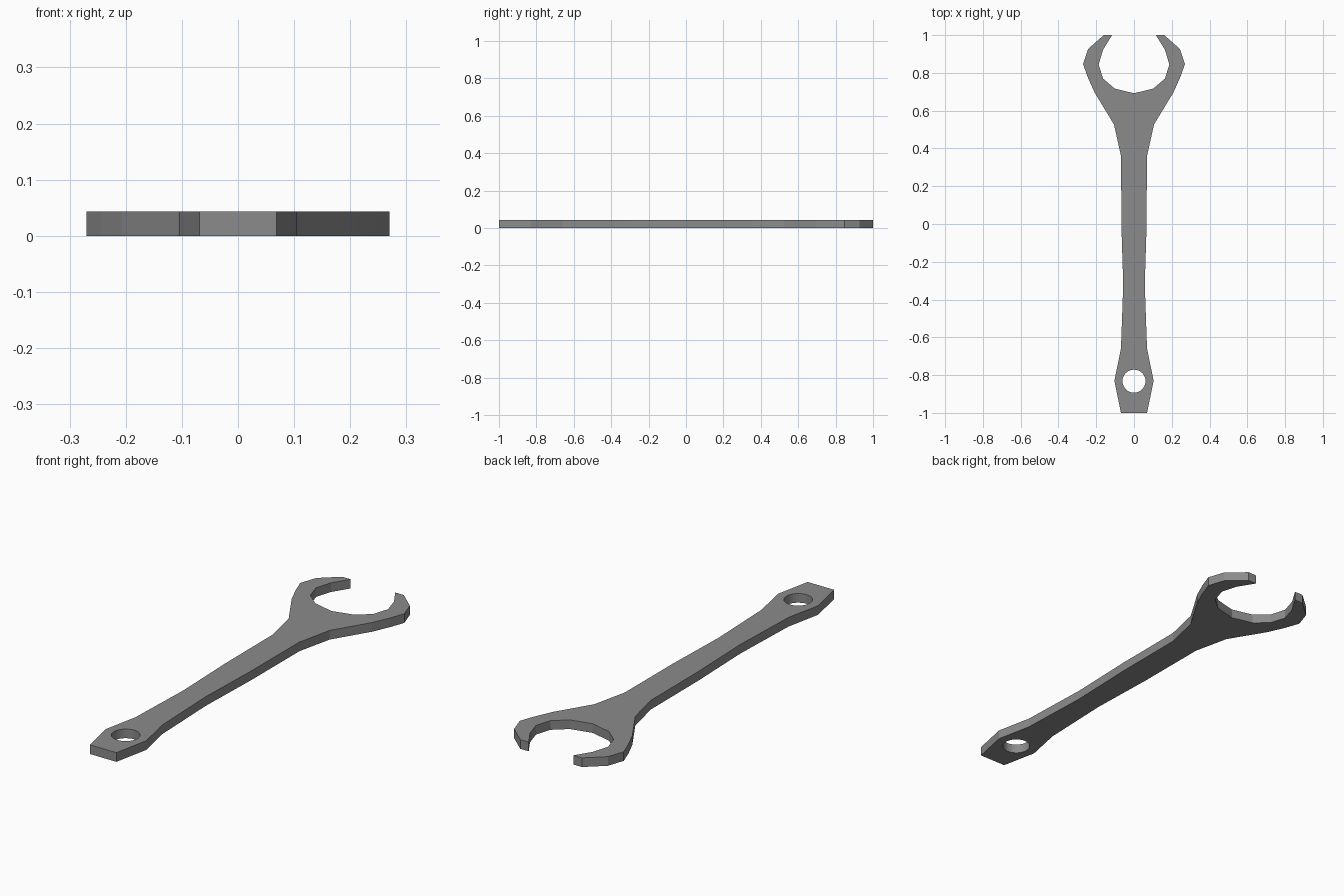
import bpy, bmesh, math

if "Cube" in bpy.data.objects:
    bpy.data.objects.remove(bpy.data.objects["Cube"])

THICK = 0.043

# Right half of the outline, from the handle end up round the jaw to its throat
half = [(0.069, -1.0), (0.104, -0.83), (0.069, -0.66), (0.057, -0.32),
        (0.067, 0.0), (0.068, 0.357), (0.106, 0.527), (0.208, 0.695),
        (0.244, 0.775), (0.27, 0.847), (0.243, 0.927), (0.16, 1.0),
        (0.116, 1.0), (0.164, 0.922), (0.187, 0.845), (0.164, 0.77),
        (0.102, 0.717), (0.0, 0.692)]
outline = half + [(-x, y) for x, y in reversed(half[:-1])]

# Hanging hole
N = 32
hole = [(0.061 * math.cos(2 * math.pi * i / N),
         -0.832 + 0.061 * math.sin(2 * math.pi * i / N)) for i in range(N)]

# Filled flat profile with thickness
curve = bpy.data.curves.new("wrench_profile", 'CURVE')
curve.dimensions = '2D'
curve.fill_mode = 'BOTH'
curve.extrude = THICK / 2
for pts in (outline, hole):
    sp = curve.splines.new('POLY')
    sp.points.add(len(pts) - 1)
    for p, (x, y) in zip(sp.points, pts):
        p.co = (x, y, 0, 1)
    sp.use_cyclic_u = True

wrench = bpy.data.objects.new("wrench", curve)
bpy.context.collection.objects.link(wrench)
bpy.context.view_layer.objects.active = wrench
wrench.select_set(True)
bpy.ops.object.convert(target='MESH')

# Weld into one clean flat-shaded solid resting on the floor
wrench = bpy.context.object
bm = bmesh.new()
bm.from_mesh(wrench.data)
bmesh.ops.remove_doubles(bm, verts=bm.verts, dist=1e-4)
bmesh.ops.recalc_face_normals(bm, faces=bm.faces)
for f in bm.faces:
    f.smooth = False
    f.material_index = 0
low = min(v.co.z for v in bm.verts)
bmesh.ops.translate(bm, verts=bm.verts, vec=(0, 0, -low))
bm.to_mesh(wrench.data)
bm.free()

# Dark steel
steel = bpy.data.materials.new("dark_steel")
steel.diffuse_color = (0.26, 0.26, 0.26, 1)
steel.use_nodes = True
steel.node_tree.nodes["Principled BSDF"].inputs["Base Color"].default_value = steel.diffuse_color
wrench.data.materials.clear()
wrench.data.materials.append(steel)
